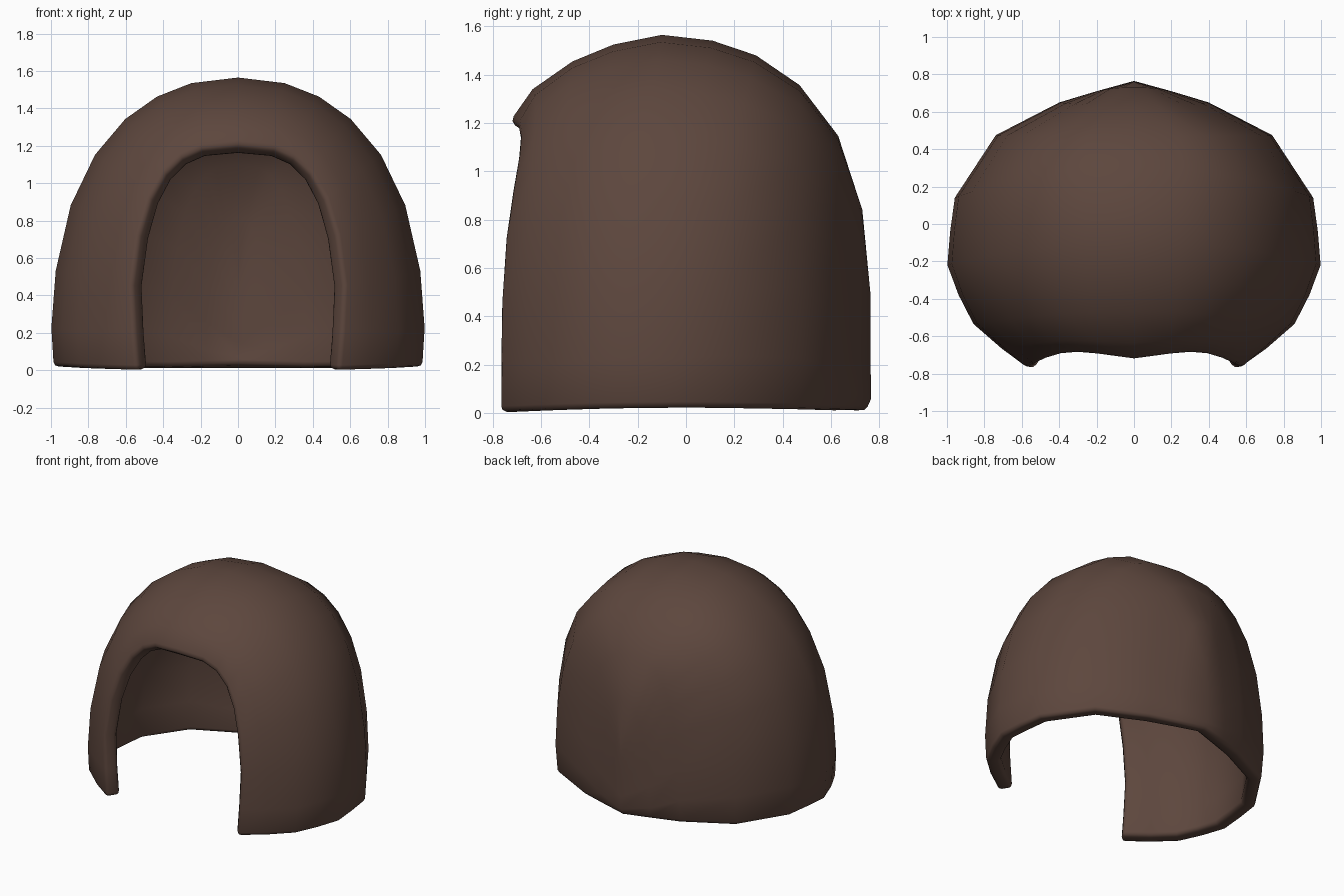
import bpy, bmesh, math

if "Cube" in bpy.data.objects:
    bpy.data.objects.remove(bpy.data.objects["Cube"])

# Arches from the face opening to the back:
# base half-width, base y, apex y, apex z, squareness across, squareness upward
ARCHES = [
    (0.58, -0.775, -0.73, 1.205, 2.75, 3.0),
    (0.71, -0.665, -0.635, 1.34, 2.4, 2.8),
    (0.86, -0.535, -0.47, 1.455, 2.2, 2.65),
    (0.94, -0.38, -0.30, 1.525, 2.15, 2.65),
    (1.00, -0.22, -0.10, 1.565, 2.15, 2.65),
    (0.985, -0.04, 0.11, 1.541, 2.2, 2.65),
    (0.96, 0.14, 0.29, 1.48, 2.35, 2.8),
    (0.74, 0.475, 0.47, 1.357, 2.7, 2.9),
    (0.40, 0.65, 0.63, 1.147, 2.6, 2.8),
    (0.20, 0.71, 0.73, 0.84, 2.4, 2.4),
    (0.00, 0.765, 0.763, 0.50, 2.4, 2.4),
]
ANGLES = [0, 4, 13.4, 27.5, 41.5, 54.5, 66, 77, 90]


def arch_point(i, deg):
    w, y0, y1, top, nx, nz = ARCHES[i]
    a = math.radians(deg)
    s, c = math.sin(a), max(0.0, math.cos(a))
    # brow edge is pulled back at the corners of the opening
    dip = 0.14 * s ** 3 * c * {0: 1.0, 1: 0.4}.get(i, 0.0)
    x = w * c ** (2 / nx)
    y = y0 + (y1 - y0) * s * s + dip
    if i == 0:
        x *= 0.94 + 0.06 * min(1, s / 0.23)
    if deg == 0:   # lower edge tucks in slightly
        x *= 0.985
        y *= 0.97 if y > 0 else 1
    base = 0.02 - 0.018 * (y / 0.76) ** 2
    return x, y, base + (top - base) * s ** (2 / nz)


# Outer skin lofted through the arches
bm = bmesh.new()
rows = []
for i in range(len(ARCHES)):
    right = [arch_point(i, d) for d in ANGLES]
    left = [(-x, y, z) for x, y, z in reversed(right[:-1])]
    rows.append([bm.verts.new(p) for p in right + left])
for r0, r1 in zip(rows, rows[1:]):
    for j in range(len(r0) - 1):
        bm.faces.new((r0[j], r1[j], r1[j + 1], r0[j + 1]))
bmesh.ops.remove_doubles(bm, verts=bm.verts, dist=0.002)
bmesh.ops.recalc_face_normals(bm, faces=bm.faces)
if sum(f.normal.dot(f.calc_center_median()) for f in bm.faces) < 0:
    bmesh.ops.reverse_faces(bm, faces=bm.faces)
mesh = bpy.data.meshes.new("hair_shell")
bm.to_mesh(mesh)
bm.free()
shell = bpy.data.objects.new("hair_shell", mesh)
bpy.context.collection.objects.link(shell)

# Dark brown colour
brown = bpy.data.materials.new("dark_brown")
brown.diffuse_color = (0.109, 0.062, 0.047, 1)
brown.use_nodes = True
brown.node_tree.nodes["Principled BSDF"].inputs["Base Color"].default_value = brown.diffuse_color
mesh.materials.append(brown)

# Wall thickness
solid = shell.modifiers.new("wall", 'SOLIDIFY')
solid.thickness = 0.1
solid.offset = -1

# Rounded rim
bevel = shell.modifiers.new("rounded_rim", 'BEVEL')
bevel.width = 0.026
bevel.segments = 2
bevel.limit_method = 'ANGLE'
bevel.angle_limit = math.radians(55)

bpy.context.view_layer.objects.active = shell
shell.select_set(True)
bpy.ops.object.shade_smooth_by_angle(angle=math.radians(60))
